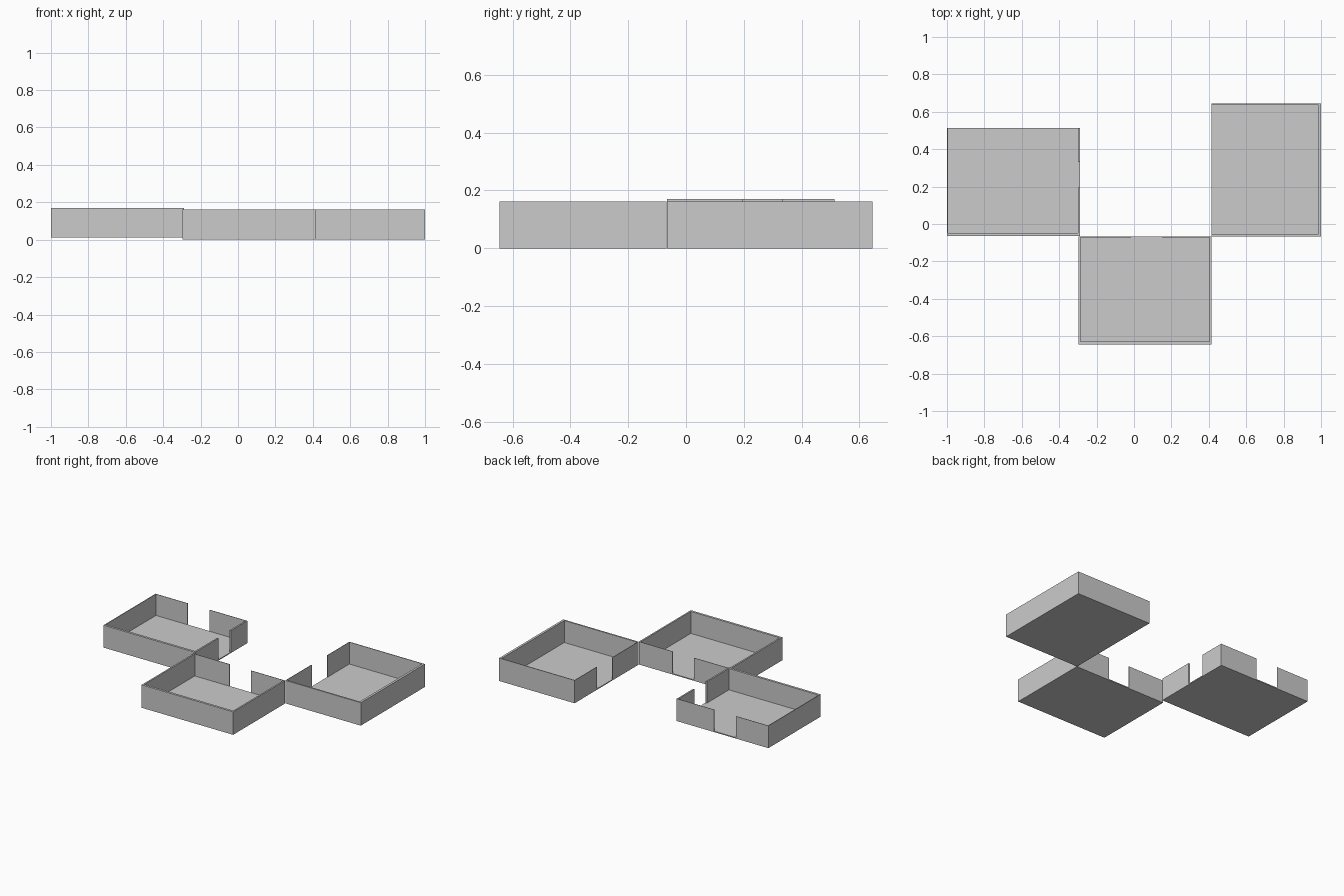
import bpy

if "Cube" in bpy.data.objects:
    bpy.data.objects.remove(bpy.data.objects["Cube"])

FLOOR = 0.007


def box(name, x0, x1, y0, y1, z0, z1):
    bpy.ops.mesh.primitive_cube_add(size=1)
    ob = bpy.context.object
    ob.name = name
    ob.location = ((x0 + x1) / 2, (y0 + y1) / 2, (z0 + z1) / 2)
    ob.scale = (x1 - x0, y1 - y0, z1 - z0)
    bpy.ops.object.transform_apply(location=True, rotation=False, scale=True)
    return ob


def room(name, x0, x1, y0, y1, z0, z1, thick, doors):
    """Open-topped room; thick gives each wall's thickness, doors its opening."""
    box(name + "_floor", x0, x1, y0, y1, z0, z0 + FLOOR)
    zf = z0 + FLOOR
    for side, t in thick.items():
        along_x = side in ("front", "back")
        if along_x:
            lo, hi = x0, x1
        else:
            # side walls fit between the front and back walls
            lo, hi = y0 + thick["front"], y1 - thick["back"]
        # a doorway splits the wall into two full-height pieces
        spans = [(lo, hi)]
        if side in doors:
            a, b = doors[side]
            spans = [(lo, a), (b, hi)]
        for i, (a, b) in enumerate(spans):
            part = f"{name}_{side}_wall_{i + 1}"
            if side == "front":
                box(part, a, b, y0, y0 + t, zf, z1)
            elif side == "back":
                box(part, a, b, y1 - t, y1, zf, z1)
            elif side == "left":
                box(part, x0, x0 + t, a, b, zf, z1)
            else:
                box(part, x1 - t, x1, a, b, zf, z1)


# Left room: two doorways, raised slightly
room("left_room", -1.0, -0.288, -0.065, 0.514, 0.013, 0.170,
     dict(front=0.016, back=0.003, left=0.005, right=0.011),
     dict(back=(-0.75, -0.578), right=(0.195, 0.332)))

# Middle room: doorway at the back
room("middle_room", -0.297, 0.414, -0.645, -0.068, 0.0, 0.161,
     dict(front=0.016, back=0.003, left=0.011, right=0.011),
     dict(back=(-0.015, 0.151)))

# Right room: doorway on the left
room("right_room", 0.414, 1.0, -0.066, 0.645, 0.0, 0.161,
     dict(front=0.011, back=0.005, left=0.003, right=0.016),
     dict(left=(0.223, 0.397)))
